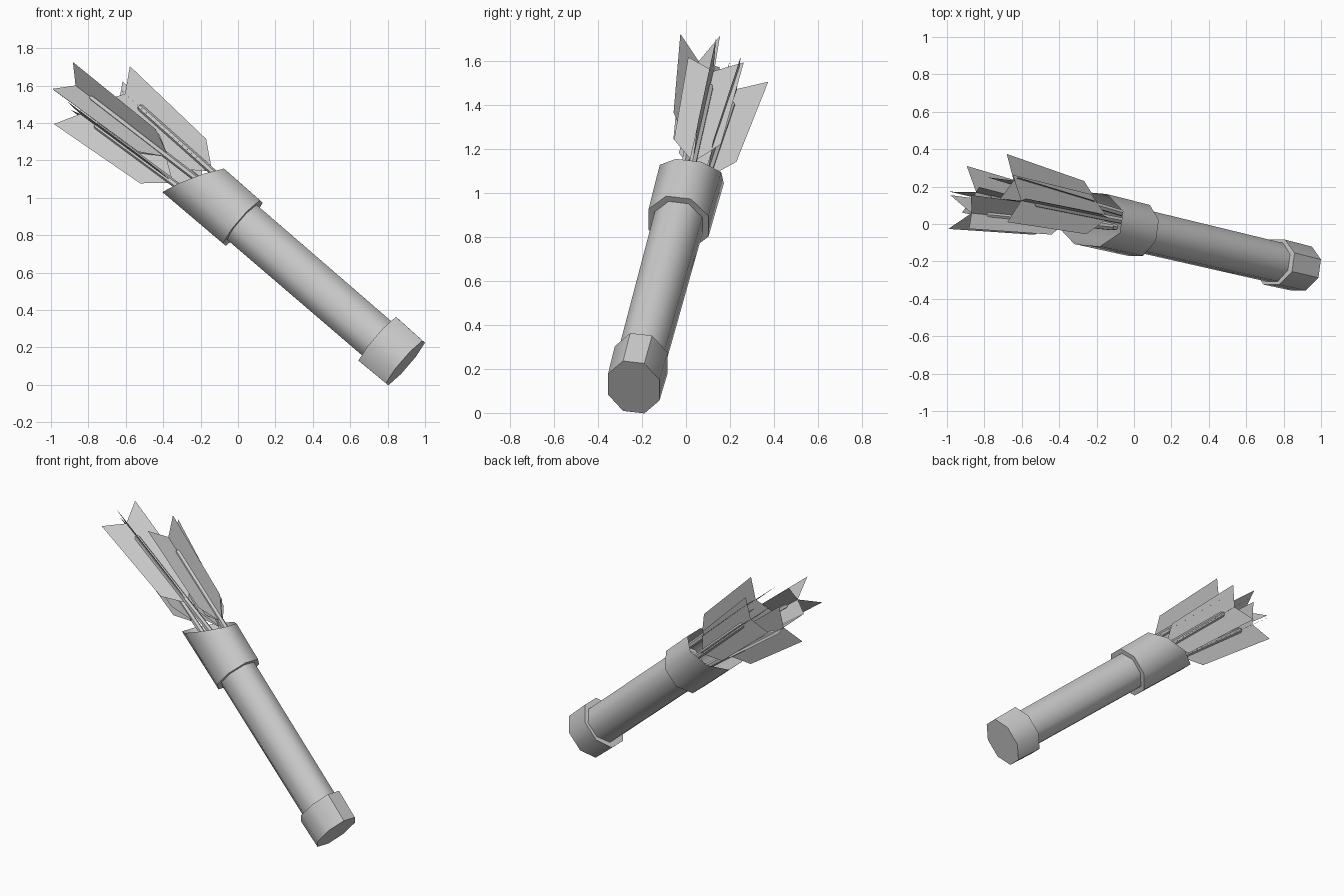
import bpy, bmesh, math
from mathutils import Vector

if "Cube" in bpy.data.objects:
    bpy.data.objects.remove(bpy.data.objects["Cube"])

# Local frame of the leaning quiver: D along the axis, U upper side, W rear side
BASE = Vector((0.895, -0.238, 0.117))
D = Vector((-0.746, 0.175, 0.642)).normalized()
U = Vector((0.65, 0, 0.76))
U = (U - D * U.dot(D)).normalized()
W = U.cross(D)
if W.y < 0:
    W = -W


def finish(name, bm, recalc=True):
    if recalc:
        bmesh.ops.recalc_face_normals(bm, faces=bm.faces)
    me = bpy.data.meshes.new(name)
    bm.to_mesh(me)
    bm.free()
    ob = bpy.data.objects.new(name, me)
    bpy.context.collection.objects.link(ob)
    bpy.ops.object.select_all(action='DESELECT')
    ob.select_set(True)
    bpy.context.view_layer.objects.active = ob
    bpy.ops.object.shade_smooth_by_angle(angle=math.radians(50))
    return ob


def sleeve(name, profile, cap_start=False, cap_end=False, n=8):
    """Rings of (length, half height, half width, slant), bridged together."""
    bm = bmesh.new()
    k = 1 / math.cos(math.pi / n)
    rings = []
    for l, ru, rw, slant in profile:
        ring = []
        for i in range(n):
            a = 2 * math.pi * (i + 0.5) / n
            cu, cw = math.cos(a), math.sin(a)
            ring.append(bm.verts.new(BASE + D * (l - slant * cu) + U * ru * cu * k + W * rw * cw * k))
        rings.append(ring)
    for a, b in zip(rings, rings[1:]):
        for i in range(n):
            j = (i + 1) % n
            bm.faces.new((a[i], a[j], b[j], b[i]))
    if cap_start:
        bm.faces.new(rings[0])
    if cap_end:
        bm.faces.new(rings[-1])
    return finish(name, bm)


# Quiver body
sleeve("end_cap", [(0, .150, .119, 0), (.193, .154, .122, 0), (.194, .11, .10, 0)], cap_start=True)
sleeve("quiver_tube", [(.15, .120, .104, 0), (1.18, .122, .110, 0)], cap_end=True)
sleeve("quiver_collar", [(1.165, .11, .10, 0), (1.165, .152, .138, 0), (1.51, .155, .142, .092)])


def arrow(idx, end, direction, turn):
    end = Vector(end)
    d = Vector(direction).normalized()
    u = (U - d * U.dot(d)).normalized()
    w = (W - d * W.dot(d) - u * W.dot(u)).normalized()
    # Shaft
    bm = bmesh.new()
    n, r = 6, .018
    rings = []
    for l, s in ((-.85, 1), (-.012, 1), (0, .6)):
        rings.append([bm.verts.new(end + d * l + (u * math.cos(a) + w * math.sin(a)) * r * s)
                      for a in (2 * math.pi * i / n for i in range(n))])
    for a, b in zip(rings, rings[1:]):
        for i in range(n):
            bm.faces.new((a[i], a[(i + 1) % n], b[(i + 1) % n], b[i]))
    bm.faces.new(rings[0])
    bm.faces.new(rings[-1])
    finish(f"arrow_shaft_{idx}", bm)
    # Four flat feather vanes in a cross
    bm = bmesh.new()
    for q in range(4):
        a = math.radians(turn + 90 * q)
        out = u * math.cos(a) + w * math.sin(a)
        bm.faces.new([bm.verts.new(end + d * l + out * h)
                      for l, h in ((-.53, 0), (-.39, .108), (.18, .128), (.10, 0))])
    finish(f"arrow_feathers_{idx}", bm, False)


arrow(1, (-.79, .05, 1.54), (-1, .10, .77), 45)
arrow(2, (-.53, .11, 1.49), (-1, .20, .89), 0)
arrow(3, (-.765, .15, 1.39), (-1, .25, .74), 5)
arrow(4, (-.57, .21, 1.41), (-1, .30, .88), 0)
